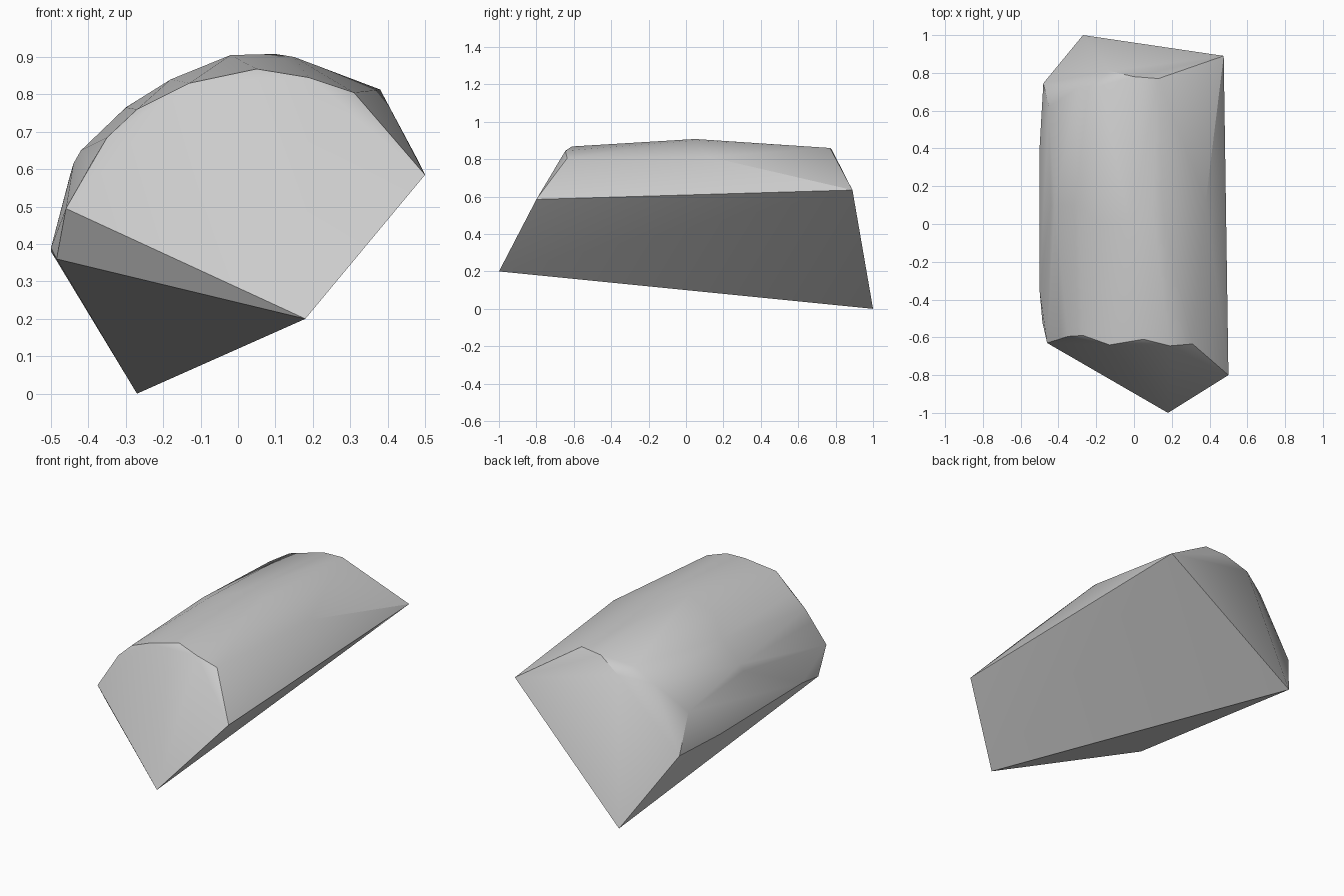
import bpy
import bmesh
import math

# Remove the default cube only
default_cube = bpy.data.objects.get("Cube")
if default_cube:
    bpy.data.objects.remove(default_cube, do_unlink=True)


def make_material(name, colour):
    material = bpy.data.materials.new(name)
    material.use_nodes = True
    material.diffuse_color = colour
    shader = next(n for n in material.node_tree.nodes if n.type == "BSDF_PRINCIPLED")
    shader.inputs["Base Color"].default_value = colour
    return material


def hull_object(name, points, material):
    """Wrap a convex skin around a set of cross-section points."""
    mesh = bpy.data.meshes.new(name)
    bm = bmesh.new()
    for point in points:
        bm.verts.new(point)
    result = bmesh.ops.convex_hull(bm, input=bm.verts[:])
    inside = set(result["geom_interior"] + result["geom_unused"])
    loose = [v for v in inside if isinstance(v, bmesh.types.BMVert)]
    bmesh.ops.delete(bm, geom=loose, context="VERTS")
    bmesh.ops.recalc_face_normals(bm, faces=bm.faces[:])
    bm.to_mesh(mesh)
    bm.free()
    mesh.materials.append(material)
    obj = bpy.data.objects.new(name, mesh)
    bpy.context.collection.objects.link(obj)
    return obj


# Corners of the flat underside
base_corners = [(.18, -1, .2), (.5, -.8, .585), (.475, .89, .635), (-.27, 1, 0)]

# Lower left edge, front to back
left_edge = [(-.485, -.52, .36), (-.5, -.35, .39), (-.5, .4, .38), (-.48, .745, .38)]

# Arched rim of the front end
front_rim = [(-.46, -.63, .495), (-.39, -.6, .62), (-.35, -.595, .685),
             (-.27, -.59, .76), (-.13, -.64, .83), (.05, -.61, .868),
             (.19, -.645, .845), (.31, -.635, .805)]

# Raised middle of the rounded back
middle_arch = [(-.44, .1, .615), (-.42, .1, .65), (-.3, .1, .765),
               (-.18, 0, .84), (-.02, 0, .905), (.1, .05, .908),
               (.15, .05, .9), (.38, .12, .813)]

# Arched rim of the rear end
rear_rim = [(-.45, .62, .58), (-.3, .72, .74), (-.18, .73, .815),
            (-.13, .81, .78), (0, .78, .85), (.13, .77, .86)]

grey = make_material("stone grey", (.6, .6, .6, 1))
block = hull_object("rounded_block",
                    base_corners + left_edge + front_rim + middle_arch + rear_rim, grey)

# Smooth the arch while the ends and underside stay crisp
bpy.ops.object.select_all(action="DESELECT")
block.select_set(True)
bpy.context.view_layer.objects.active = block
bpy.ops.object.shade_smooth_by_angle(angle=math.radians(30))
